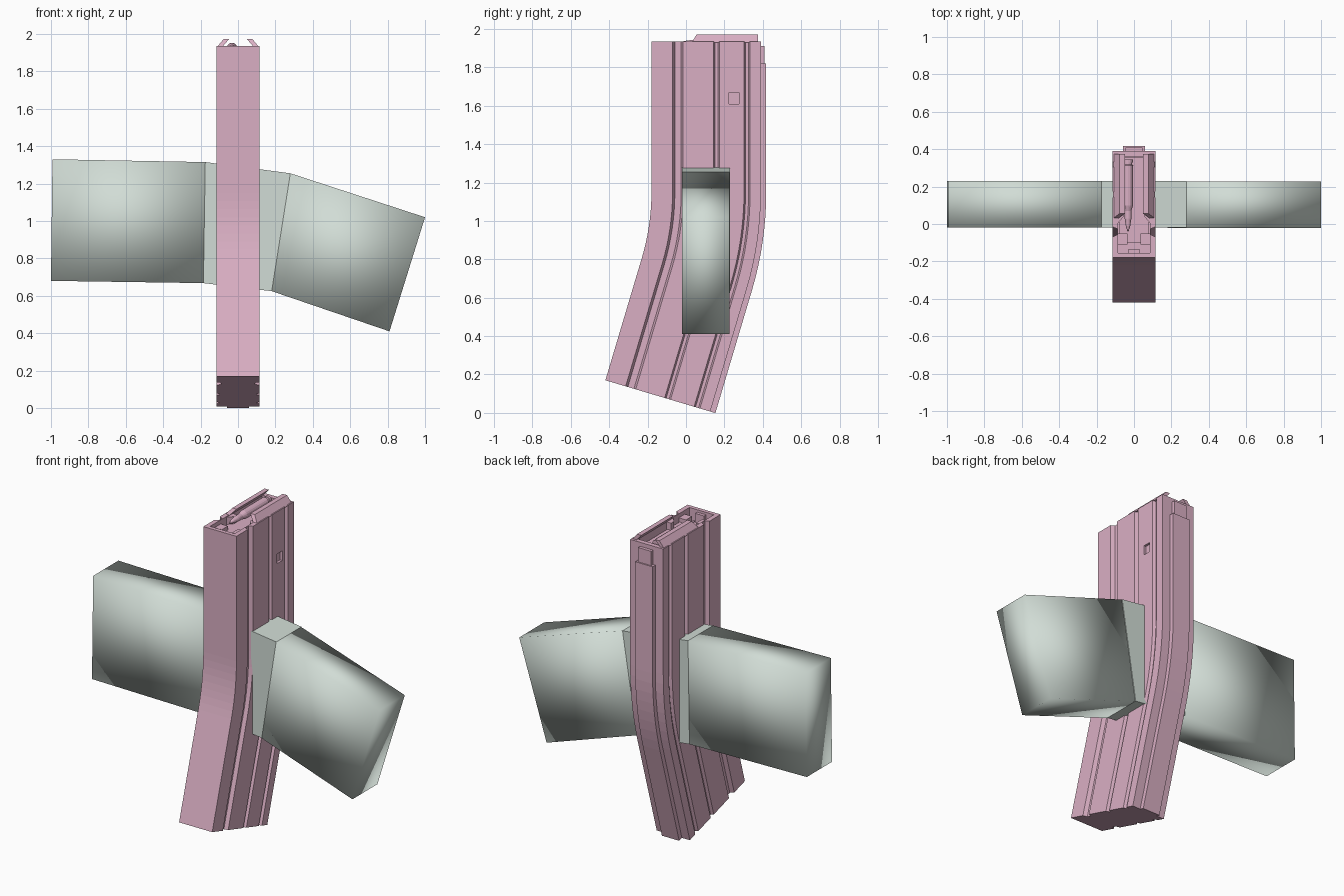
import bpy, bmesh, math

if "Cube" in bpy.data.objects:
    bpy.data.objects.remove(bpy.data.objects["Cube"])


def material(name, rgb):
    m = bpy.data.materials.new(name)
    m.diffuse_color = (*rgb, 1)
    m.use_nodes = True
    m.node_tree.nodes["Principled BSDF"].inputs["Base Color"].default_value = m.diffuse_color
    return m


PINK = material("dusty_pink", (0.70, 0.43, 0.55))
GREY = material("pale_grey_green", (0.64, 0.72, 0.67))


def loft(name, rings, mat, smooth=False):
    """Skin a list of equal closed rings and cap both ends."""
    bm = bmesh.new()
    rows = [[bm.verts.new(p) for p in r] for r in rings]
    n = len(rows[0])
    for a, b in zip(rows, rows[1:]):
        for i in range(n):
            bm.faces.new((a[i], a[(i + 1) % n], b[(i + 1) % n], b[i]))
    bm.faces.new(rows[0])
    bm.faces.new(rows[-1])
    bmesh.ops.recalc_face_normals(bm, faces=bm.faces)
    me = bpy.data.meshes.new(name)
    bm.to_mesh(me)
    bm.free()
    for p in me.polygons:
        p.use_smooth = smooth
    me.materials.append(mat)
    ob = bpy.data.objects.new(name, me)
    bpy.context.collection.objects.link(ob)
    return ob


def prism_y(name, xz, y0, y1, mat, smooth=False):
    return loft(name, [[(x, y, z) for x, z in xz] for y in (y0, y1)], mat, smooth)


def box(name, x0, x1, y0, y1, z0, z1, mat=PINK):
    return prism_y(name, [(x0, z0), (x1, z0), (x1, z1), (x0, z1)], y0, y1, mat)


def cut(target, cutter):
    cutter.hide_render = True
    mod = target.modifiers.new("cut", 'BOOLEAN')
    mod.operation = 'DIFFERENCE'
    mod.solver = 'EXACT'
    mod.object = cutter
    bpy.context.view_layer.objects.active = target
    bpy.ops.object.modifier_apply(modifier=mod.name)
    bpy.data.objects.remove(cutter)


BEND, RADIUS, TAIL = math.radians(16.6), 1.2, 0.665


def sweep(name, half, top):
    """Sweep a mirrored (half width, distance from front) section down the curve."""
    section = half + [(-x, s) for x, s in reversed(half)]
    frames = [(-0.18, top, 0)]
    for i in range(9):
        a = BEND * i / 8
        frames.append((-0.18 - RADIUS * (1 - math.cos(a)), 1.15 - RADIUS * math.sin(a), a))
    y, z, a = frames[-1]
    frames.append((y - TAIL * math.sin(a), z - TAIL * math.cos(a), a))
    return loft(name, [[(x, y + s * math.cos(a), z - s * math.sin(a)) for x, s in section]
                       for y, z, a in frames], PINK)


# curved body with grooved sides
W = 0.115
half = [(W, 0), (W, 0.11), (0.092, 0.122), (0.092, 0.155), (W, 0.165)]
for s in (0.338, 0.498):
    half += [(W, s - 0.016), (0.098, s - 0.008), (0.098, s + 0.008), (W, s + 0.016)]
half += [(W, 0.57)]
body = sweep("curved_body", half, 1.935)

# open top and small square side recess
cut(body, box("top_cutter", -0.085, 0.085, -0.155, 0.36, 1.80, 2.1))
cut(body, box("side_cutter", 0.1, 0.2, 0.225, 0.275, 1.61, 1.67))

# back spine and its narrower top tab
sweep("back_spine", [(0.06, 0.56), (0.06, 0.598)], 1.82)
box("spine_tab", -0.045, 0.045, 0.38, 0.41, 1.80, 1.91)

# feed lips leaning inward, shoulders and front stop
for side, label in ((1, "right"), (-1, "left")):
    lip = [(0.112, 1.93), (0.078, 1.972), (0.048, 1.972), (0.085, 1.93)]
    loft(label + "_feed_lip",
         [[(side * x, y + (z - 1.93) * 0.6, z) for x, z in lip] for y in (0.03,)] +
         [[(side * x, 0.375, z) for x, z in lip]], PINK)
    xs = [side * v for v in (0.09, 0.055)]
    loft(label + "_shoulder",
         [[(xs[0], -0.0, z), (xs[1], 0.04, z), (xs[1], 0.07, z), (xs[0], 0.07, z)]
          for z in (1.80, 1.93)], PINK)
    box(label + "_front_stop", min(side * 0.035, side * 0.09), max(side * 0.035, side * 0.09),
        -0.11, -0.05, 1.80, 1.91)
box("front_ledge", -0.03, 0.03, -0.16, -0.135, 1.80, 1.92)

# follower inside the opening
box("follower", -0.08, 0.08, -0.10, 0.355, 1.79, 1.885)

# pointed round lying on the follower
profile = [(0.345, 0.026), (0.33, 0.026), (0.328, 0.022), (0.318, 0.022), (0.312, 0.028),
           (0.10, 0.027), (0.07, 0.018), (0.03, 0.018), (-0.01, 0.012), (-0.04, 0.003)]
loft("top_round", [[(-0.032 + r * math.cos(k * math.pi / 8), y, 1.925 + r * math.sin(k * math.pi / 8))
                    for k in range(16)] for y, r in profile], PINK)

# bent bar through the body: left arm, middle wedge, right arm
TL, BL, TR, BR = (-0.175, 1.315), (-0.185, 0.668), (0.28, 1.255), (0.18, 0.625)
prism_y("left_arm", [(-1, 0.68), BL, TL, (-0.992, 1.33)], -0.02, 0.23, GREY, True)
prism_y("middle_wedge", [BL, BR, TR, TL], -0.02, 0.23, GREY)
prism_y("right_arm", [BR, (0.81, 0.41), (1, 1.02), TR], -0.022, 0.226, GREY, True)
